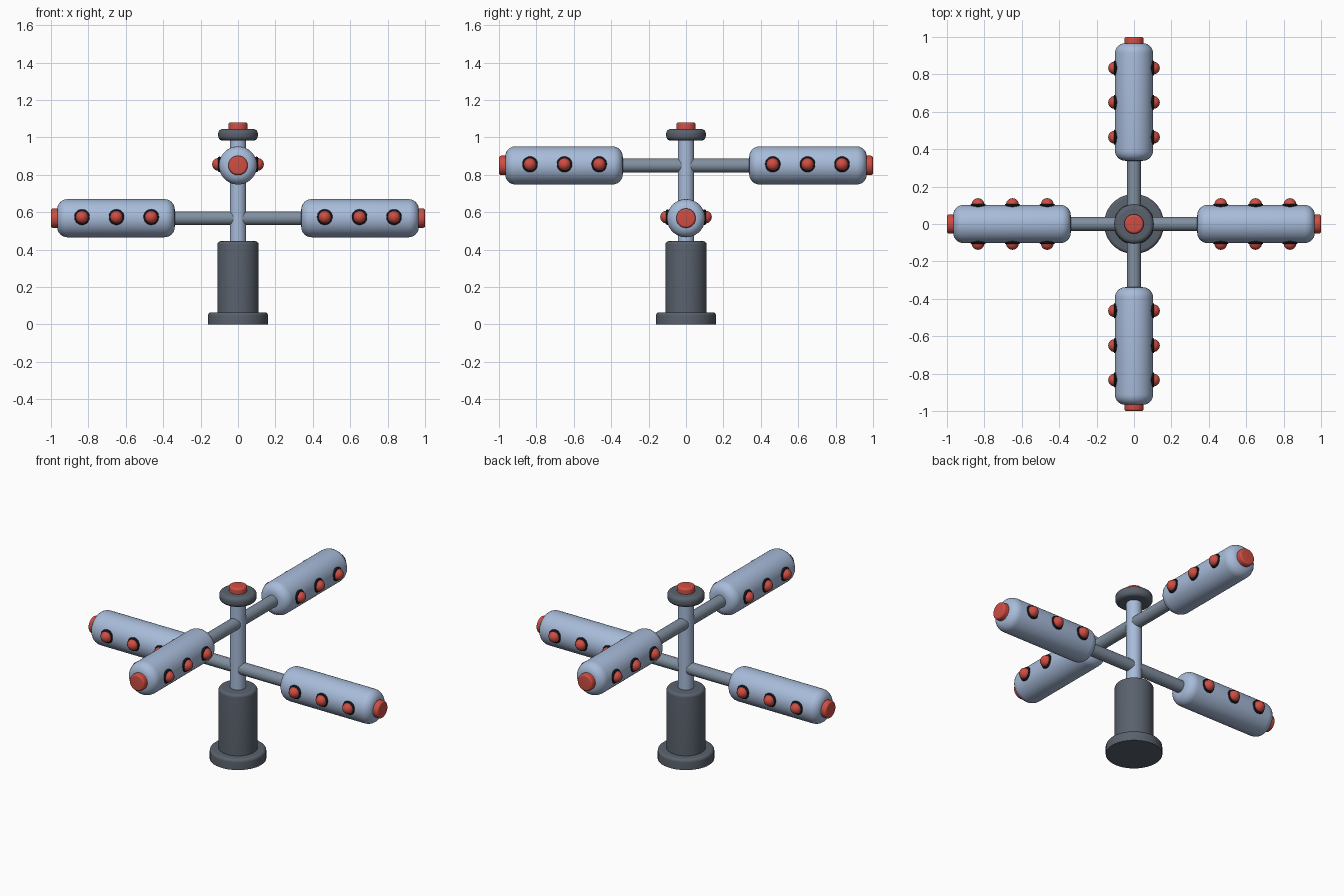
import bpy, math
from mathutils import Vector, Matrix

if "Cube" in bpy.data.objects:
    bpy.data.objects.remove(bpy.data.objects["Cube"])


def mat(name, rgb):
    m = bpy.data.materials.new(name)
    m.diffuse_color = (*rgb, 1)
    m.use_nodes = True
    m.node_tree.nodes["Principled BSDF"].inputs["Base Color"].default_value = m.diffuse_color
    return m


BLUE = mat("light_blue", (0.39, 0.50, 0.70))
STEEL = mat("steel_grey", (0.22, 0.275, 0.35))
DARK = mat("dark_grey", (0.10, 0.12, 0.15))
RED = mat("red", (0.62, 0.075, 0.055))
BLACK = mat("black", (0.015, 0.015, 0.02))


def arc(r, z, rad, a0, a1, n=6):
    """Points (radius, height) of a rounded corner."""
    return [(r + rad * math.cos(math.radians(a0 + (a1 - a0) * i / n)),
             z + rad * math.sin(math.radians(a0 + (a1 - a0) * i / n))) for i in range(n + 1)]


def lathe(name, profile, m, loc=(0, 0, 0), axis=(0, 0, 1), seg=48, closed=False):
    """Spin a (radius, height) profile about the axis, capping open ends."""
    verts, faces, k = [], [], len(profile)
    for s in range(seg):
        a = 2 * math.pi * s / seg
        verts += [(r * math.cos(a), r * math.sin(a), z) for r, z in profile]
    for s in range(seg):
        t = (s + 1) % seg
        for i in range(k if closed else k - 1):
            j = (i + 1) % k
            faces.append((s * k + i, t * k + i, t * k + j, s * k + j))
    if not closed:
        faces.append([s * k for s in reversed(range(seg))])
        faces.append([s * k + k - 1 for s in range(seg)])
    me = bpy.data.meshes.new(name)
    me.from_pydata(verts, [], faces)
    rot = Vector((0, 0, 1)).rotation_difference(Vector(axis)).to_matrix().to_4x4()
    me.transform(Matrix.Translation(loc) @ rot)
    me.materials.append(m)
    ob = bpy.data.objects.new(name, me)
    bpy.context.collection.objects.link(ob)
    bpy.ops.object.select_all(action='DESELECT')
    ob.select_set(True)
    bpy.context.view_layer.objects.active = ob
    bpy.ops.object.shade_smooth_by_angle(angle=math.radians(35))
    return ob


def rounded(r, z0, z1, bottom, top):
    """Cylinder profile with rounded bottom and top edges."""
    lo = arc(r - bottom, z0 + bottom, bottom, -90, 0) if bottom else [(r, z0)]
    hi = arc(r - top, z1 - top, top, 0, 90) if top else [(r, z1)]
    return lo + hi


# Stand: foot, column, pole, cap and top button
lathe("foot", rounded(0.16, 0, 0.065, 0, 0.018), DARK)
lathe("column", rounded(0.11, 0.03, 0.445, 0, 0.018), DARK)
lathe("pole", rounded(0.044, 0.42, 1.0, 0, 0), BLUE)
lathe("cap", rounded(0.106, 0.983, 1.045, 0.025, 0.025), DARK)
lathe("top_button", rounded(0.052, 1.03, 1.08, 0, 0.014), RED)

# Two crossed tiers of padded arms
for tier, z, along, side in (("lower", 0.568, Vector((1, 0, 0)), Vector((0, 1, 0))),
                             ("upper", 0.85, Vector((0, 1, 0)), Vector((1, 0, 0)))):
    centre = Vector((0, 0, z))
    lathe(tier + "_rod", rounded(0.037, -0.4, 0.4, 0, 0), STEEL, centre, along, 32)
    for d in (1, -1):
        lathe(tier + "_pad", rounded(0.102, 0.338, 0.967, 0.055, 0.055), BLUE, centre, along * d)
        lathe(tier + "_end_button", rounded(0.052, 0.95, 1.0, 0, 0.012), RED, centre, along * d)
        # Round studs with dark collars on both sides of each pad
        for x in (0.464, 0.65, 0.834):
            for s in (1, -1):
                p = centre + along * d * x + Vector((0, 0, 0.006))
                lathe(tier + "_stud", [(0.034, 0.085)] + arc(0, 0.104, 0.034, 0, 88, 8),
                      RED, p, side * s, 24)
                lathe(tier + "_stud_collar", arc(0.033, 0.099, 0.009, 0, 315, 7),
                      BLACK, p, side * s, 24, True)
